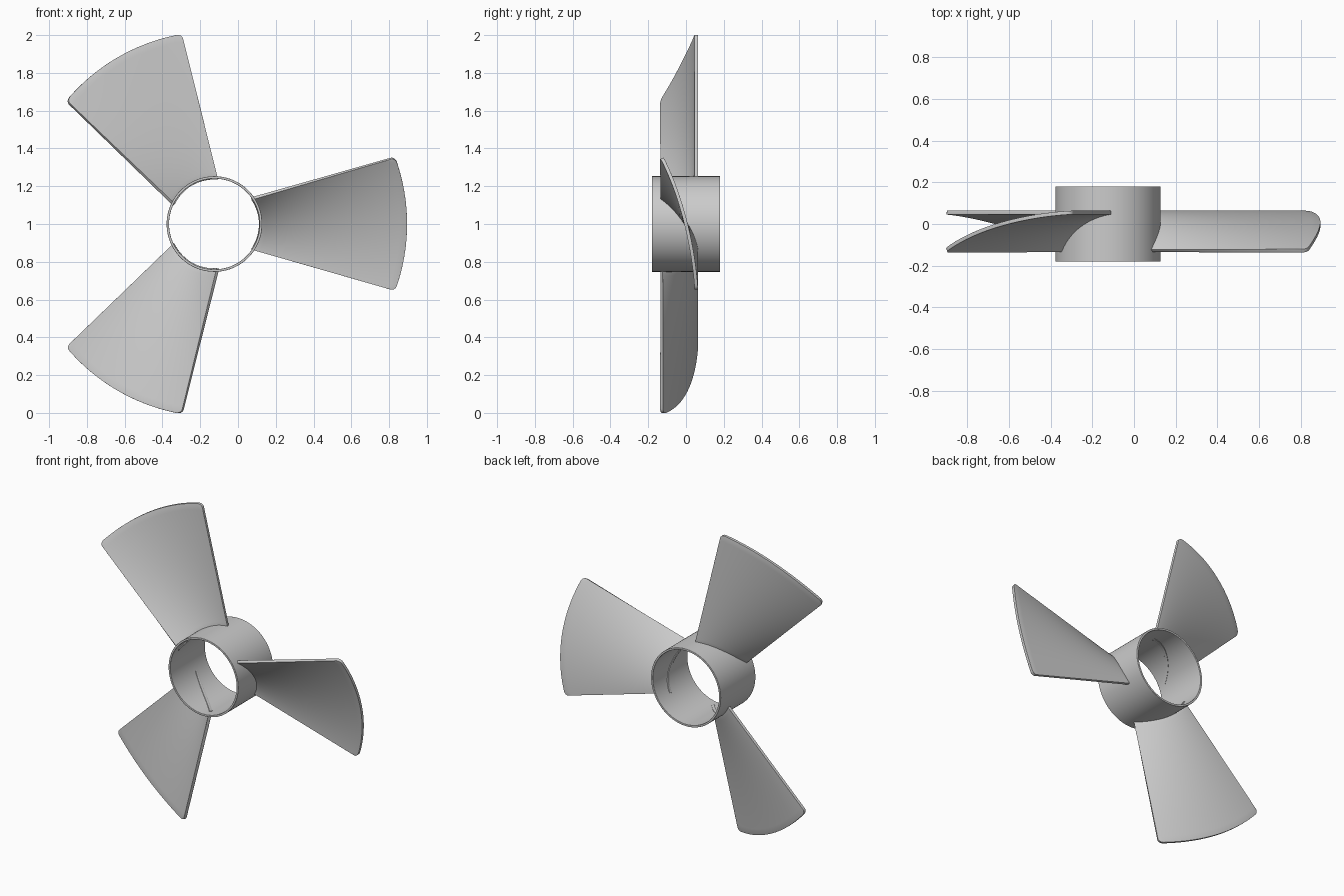
import bpy, bmesh, math
from mathutils import Matrix, Vector

if "Cube" in bpy.data.objects:
    bpy.data.objects.remove(bpy.data.objects["Cube"])

CENTRE = Vector((-0.125, 0, 1.0))
R_ROOT, R_TIP = 0.236, 1.02


def finish(bm, name):
    bmesh.ops.recalc_face_normals(bm, faces=bm.faces)
    me = bpy.data.meshes.new(name)
    bm.to_mesh(me)
    bm.free()
    ob = bpy.data.objects.new(name, me)
    bpy.context.collection.objects.link(ob)
    bpy.ops.object.select_all(action='DESELECT')
    bpy.context.view_layer.objects.active = ob
    ob.select_set(True)
    return ob


def bevel(ob, width):
    b = ob.modifiers.new("round_edges", 'BEVEL')
    b.width, b.segments = width, 3
    b.limit_method, b.angle_limit = 'ANGLE', math.radians(50)


# Hub: open tube around the y axis
bm = bmesh.new()
profile = [(0.24, -0.18), (0.253, -0.18), (0.253, 0.18), (0.24, 0.18)]
vs = [bm.verts.new((r, y, 0)) for r, y in profile]
es = [bm.edges.new((vs[i], vs[(i + 1) % 4])) for i in range(4)]
bmesh.ops.spin(bm, geom=vs + es, cent=(0, 0, 0), axis=(0, 1, 0),
               angle=math.tau, steps=96, use_duplicate=False)
bmesh.ops.remove_doubles(bm, verts=bm.verts, dist=1e-5)
hub = finish(bm, "hub")
hub.location = CENTRE
bevel(hub, 0.002)
bpy.ops.object.shade_smooth_by_angle(angle=math.radians(35))


def reach(t, radius):
    """Distance along the blade where the line of fraction t meets a circle."""
    a, b = 0.078, 0.288
    A, B, C = 1 + t * t * b * b, 2 * t * t * a * b, t * t * a * a - radius ** 2
    x = (-B + math.sqrt(B * B - 4 * A * C)) / (2 * A)
    return x, t * (a + b * x)


# Blades: cambered, straight-sided fans with an arc tip and rounded corners
N, M = 40, 20
for k in range(3):
    bm = bmesh.new()
    grid = []
    for i in range(N + 1):
        t = -math.cos(math.pi * i / N)
        u = max(0, (abs(t) - 0.92) / 0.08)
        tip = R_TIP - 0.025 * (1 - math.sqrt(max(0, 1 - u * u)))
        (x0, z0), (x1, z1) = reach(t, R_ROOT), reach(t, tip)
        y = -0.037 * t * t - 0.092 * t
        grid.append([bm.verts.new((x0 + (x1 - x0) * j / M, y, z0 + (z1 - z0) * j / M))
                     for j in range(M + 1)])
    for i in range(N):
        for j in range(M):
            bm.faces.new((grid[i][j], grid[i + 1][j], grid[i + 1][j + 1], grid[i][j + 1]))
    bmesh.ops.transform(bm, verts=bm.verts, matrix=Matrix.Rotation(-k * math.tau / 3, 4, 'Y'))
    blade = finish(bm, f"blade_{k + 1}")
    blade.location = CENTRE
    s = blade.modifiers.new("thickness", 'SOLIDIFY')
    s.thickness, s.offset = 0.018, 0
    bevel(blade, 0.005)
    bpy.ops.object.shade_smooth_by_angle(angle=math.radians(40))
